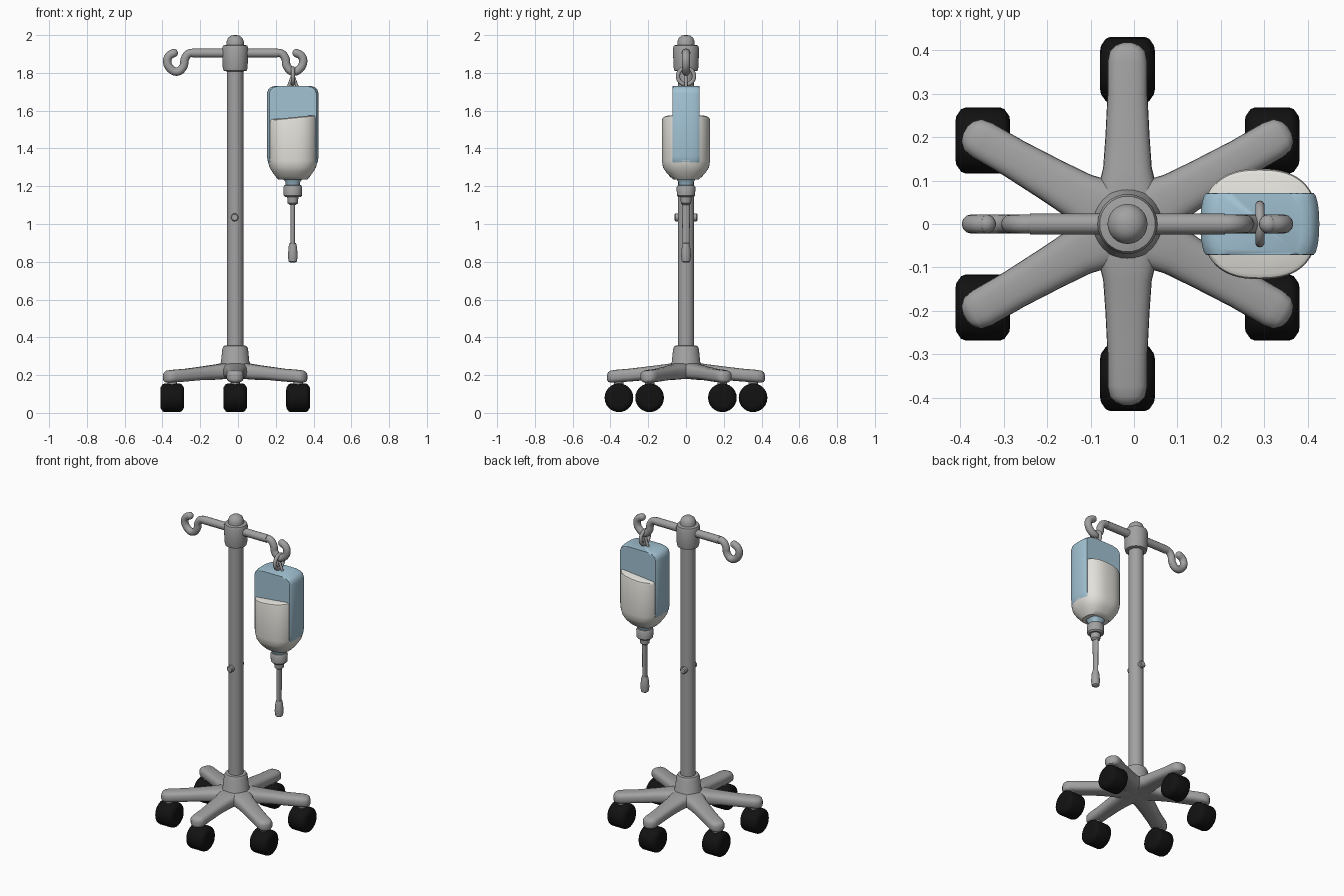
import bpy, math
from math import sin, cos, pi
from mathutils import Matrix, Vector

cube = bpy.data.objects.get("Cube")
if cube:
    bpy.data.objects.remove(cube, do_unlink=True)


def material(name, r, g, b):
    m = bpy.data.materials.new(name)
    m.use_nodes = True
    m.diffuse_color = (r, g, b, 1)
    bsdf = next(n for n in m.node_tree.nodes if n.type == 'BSDF_PRINCIPLED')
    bsdf.inputs["Base Color"].default_value = (r, g, b, 1)
    bsdf.inputs["Roughness"].default_value = 0.6
    return m


GREY = material("grey metal", .36, .36, .36)
BLACK = material("black rubber", .006, .006, .006)
BLUE = material("blue plastic", .36, .54, .65)
WHITE = material("white fluid", .76, .75, .70)
PX, BX = -.015, .29      # pole and bag positions along x


def smooth(ob, angle=40):
    bpy.ops.object.select_all(action='DESELECT')
    ob.select_set(True)
    bpy.context.view_layer.objects.active = ob
    bpy.ops.object.shade_smooth_by_angle(angle=math.radians(angle))


def loft(name, mat, stations, matrix, power=2, sides=32, limit=None, tilt=None):
    """Skin rounded sections (height, half x, half y, y offset) along local z."""
    verts, faces = [], []
    for st in stations:
        t, a, b = st[:3]
        off = st[3] if len(st) > 3 else 0
        for i in range(sides):
            c, s = cos(2 * pi * i / sides), sin(2 * pi * i / sides)
            x = math.copysign(abs(c) ** (2 / power), c) * a
            y = math.copysign(abs(s) ** (2 / power), s) * b
            if limit:
                y = max(-limit, min(limit, y))
            verts.append((x, y + off, t + (tilt(x, t) if tilt else 0)))
    for k in range(len(stations) - 1):
        for i in range(sides):
            j = (i + 1) % sides
            faces.append((k * sides + i, k * sides + j,
                          (k + 1) * sides + j, (k + 1) * sides + i))
    faces.append(tuple(reversed(range(sides))))
    faces.append(tuple(range((len(stations) - 1) * sides, len(verts))))
    me = bpy.data.meshes.new(name)
    me.from_pydata([matrix @ Vector(v) for v in verts], [], faces)
    me.materials.append(mat)
    ob = bpy.data.objects.new(name, me)
    bpy.context.collection.objects.link(ob)
    smooth(ob)
    return ob


def lathe(name, mat, profile, x=PX, flat=1):
    return loft(name, mat, [(z, r, r * flat) for r, z in profile],
                Matrix.Translation((x, 0, 0)))


def tube(name, points, radius):
    cu = bpy.data.curves.new(name, 'CURVE')
    cu.dimensions = '3D'
    cu.bevel_depth, cu.bevel_resolution, cu.resolution_u = radius, 4, 6
    cu.use_fill_caps = True
    sp = cu.splines.new('BEZIER')
    sp.bezier_points.add(len(points) - 1)
    for bp, p in zip(sp.bezier_points, points):
        bp.co = p
        bp.handle_left_type = bp.handle_right_type = 'AUTO'
    cu.materials.append(GREY)
    ob = bpy.data.objects.new(name, cu)
    bpy.context.collection.objects.link(ob)
    bpy.ops.object.select_all(action='DESELECT')
    ob.select_set(True)
    bpy.context.view_layer.objects.active = ob
    bpy.ops.object.convert(target='MESH')
    smooth(bpy.context.object)


def ball(name, loc, radius):
    bpy.ops.mesh.primitive_uv_sphere_add(segments=16, ring_count=10, radius=radius, location=loc)
    ob = bpy.context.object
    ob.name = name
    ob.data.materials.append(GREY)
    smooth(ob, 60)


# Pole, collars and top knob
lathe("pole", GREY, [(.043, .2), (.043, 1.86)])
lathe("base_hub", GREY, [(.085, .18), (.085, .25), (.075, .27), (.068, .34), (.06, .355), (.04, .357)])
lathe("top_collar", GREY, [(.045, 1.808), (.062, 1.812), (.066, 1.83), (.069, 1.93),
                           (.064, 1.945), (.04, 1.95)])
lathe("top_knob", GREY, [(.046, 1.93), (.046, 1.965), (.038, 1.985), (.022, 1.997), (.006, 2)])

# Height pin through the pole
pin = Matrix.Translation((PX - .003, 0, 1.035)) @ Matrix.Rotation(pi / 2, 4, 'X')
loft("height_pin", GREY, [(-.061, .016, .016), (-.056, .021, .021), (.056, .021, .021),
                          (.061, .016, .016)], pin, sides=16)

# Star base with six legs and wheels
for k in range(6):
    ang = pi / 6 + k * pi / 3
    straight = k in (1, 4)
    end = .418 if straight else .432
    c, s = cos(ang), sin(ang)
    frame = Matrix(((-s, 0, c, PX), (c, 0, s, 0), (0, 1, 0, 0), (0, 0, 0, 1)))
    loft("leg_%d" % (k + 1), GREY,
         [(0, .075, .04, .22), (.08, .068, .042, .22), (.13, .056, .04, .215),
          (.2, .051, .036, .21), (.3, .046, .034, .2), (end - .045, .046, .034, .194),
          (end - .02, .041, .032, .192), (end - .006, .027, .026, .19),
          (end, .01, .014, .188)], frame, power=2.8, sides=24)
    r = .355 if straight else .385
    wx, wy = PX + r * c, r * s
    wheel = Matrix.Translation((wx, wy, .08)) @ Matrix.Rotation(pi / 2, 4, 'Y')
    loft("wheel_%d" % (k + 1), BLACK,
         [(-.063, .045, .045), (-.061, .056, .056), (-.05, .072, .072), (-.04, .076, .076),
          (.04, .076, .076), (.05, .072, .072), (.061, .056, .056), (.063, .045, .045)],
         wheel, sides=24)
    lathe_post = Matrix.Translation((wx, wy, 0))
    loft("caster_post_%d" % (k + 1), GREY, [(.1, .025, .025), (.19, .025, .025)],
         lathe_post, sides=16)

# Cross arm with a hook on each end
hook = [(.205, 1.905), (.245, 1.902), (.266, 1.875), (.274, 1.835), (.305, 1.807),
        (.34, 1.82), (.36, 1.86), (.35, 1.89), (.325, 1.905)]
for side, name in ((1, "left"), (-1, "right")):
    tube(name + "_arm", [(PX, 0, 1.905), (PX + side * .225, 0, 1.905)], .024)
    tube(name + "_hook", [(PX + side * x, 0, z) for x, z in hook], .022)
    ball(name + "_hook_tip", (PX + side * hook[-1][0], 0, hook[-1][1]), .022)

# Hanging ring and loop legs above the bag
bpy.ops.mesh.primitive_torus_add(location=(BX, 0, 1.782), rotation=(0, pi / 2, 0),
                                 major_segments=28, minor_segments=10,
                                 major_radius=.043, minor_radius=.011)
ring = bpy.context.object
ring.name = "hanging_ring"
ring.data.materials.append(GREY)
smooth(ring, 60)
for side, name in ((1, "left"), (-1, "right")):
    tube(name + "_loop_leg", [(BX, 0, 1.79), (BX + side * .024, 0, 1.725)], .008)

# Fluid bag: flat blue shell with the wider white body inside
bag = Matrix.Translation((BX, 0, 0))
loft("bag_shell", BLUE,
     [(1.2, .036, .036), (1.225, .04, .042), (1.245, .058, .056), (1.265, .088, .068),
      (1.295, .116, .085), (1.33, .132, .13), (1.36, .137, .135), (1.69, .137, .135),
      (1.712, .13, .125), (1.724, .117, .11), (1.73, .098, .09)],
     bag, power=2.6, sides=64, limit=.071)
loft("fluid_body", WHITE,
     [(1.235, .075, .066), (1.25, .09, .084), (1.275, .108, .106), (1.3, .123, .122),
      (1.335, .133, .127), (1.55, .133, .127), (1.56, .131, .124), (1.565, .125, .115)],
     bag, power=2.5, sides=64, tilt=lambda x, t: .1 * x if t > 1.5 else 0)

# Outlet cap, drip tube and end plug
lathe("outlet_cap", GREY, [(.04, 1.142), (.048, 1.15), (.05, 1.195), (.044, 1.205), (.03, 1.207)], BX)
lathe("outlet_neck", GREY, [(.016, 1.1), (.027, 1.11), (.03, 1.145)], BX)
lathe("drip_tube", GREY, [(.012, .88), (.013, 1.12)], BX, flat=1.6)
lathe("tube_plug", GREY, [(.012, .795), (.022, .802), (.026, .83), (.022, .88), (.017, .898),
                          (.01, .902)], BX)
